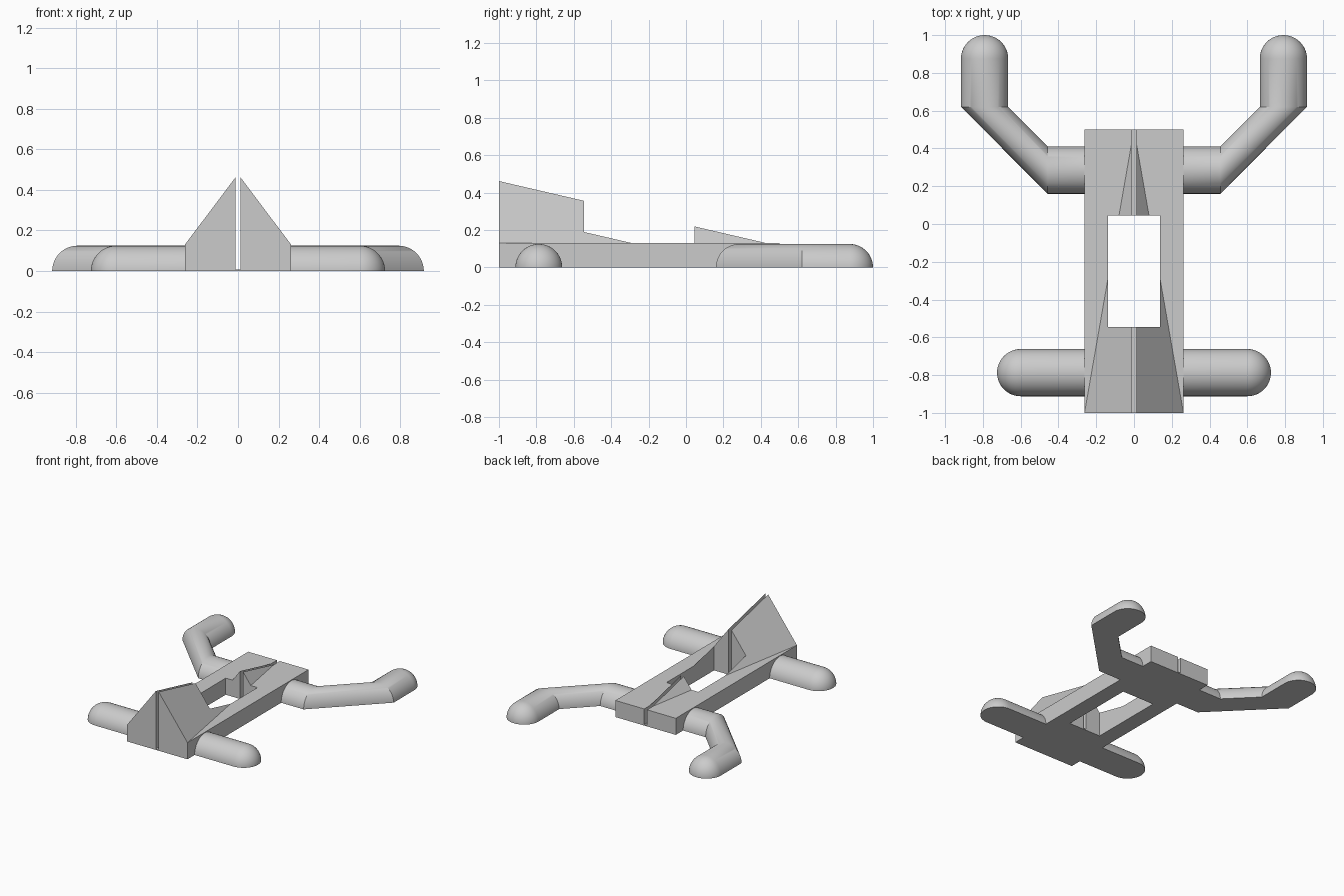
import bpy
import bmesh
from math import sin, cos, pi
from mathutils import Vector

cube = bpy.data.objects.get("Cube")
if cube:
    bpy.data.objects.remove(cube, do_unlink=True)

GREY = (0.6, 0.6, 0.6, 1)
grey = bpy.data.materials.new("plain grey")
grey.use_nodes = True
grey.diffuse_color = GREY
grey.node_tree.nodes["Principled BSDF"].inputs["Base Color"].default_value = GREY

HALF_W, FRONT, BACK, TOP, PEAK = 0.262, -1.0, 0.5, 0.13, 0.478
R = 0.125


def finish(name, bm):
    bmesh.ops.recalc_face_normals(bm, faces=bm.faces)
    mesh = bpy.data.meshes.new(name)
    bm.to_mesh(mesh)
    bm.free()
    mesh.materials.append(grey)
    obj = bpy.data.objects.new(name, mesh)
    bpy.context.collection.objects.link(obj)
    return obj


def activate(obj):
    bpy.ops.object.select_all(action="DESELECT")
    obj.select_set(True)
    bpy.context.view_layer.objects.active = obj


def cut_box(target, name, low, high):
    """Subtract a box given by two corners."""
    bm = bmesh.new()
    bmesh.ops.create_cube(bm, size=1)
    low, high = Vector(low), Vector(high)
    bmesh.ops.scale(bm, vec=high - low, verts=bm.verts)
    bmesh.ops.translate(bm, vec=(low + high) / 2, verts=bm.verts)
    cutter = finish(name, bm)
    cutter.hide_render = True
    mod = target.modifiers.new(name, "BOOLEAN")
    mod.operation = "DIFFERENCE"
    mod.solver = "EXACT"
    mod.object = cutter
    activate(target)
    bpy.ops.object.modifier_apply(modifier=name)
    bpy.data.objects.remove(cutter, do_unlink=True)


# Body: a flat bar with a ridge that tapers to the middle of the back edge
bm = bmesh.new()
front = [bm.verts.new((x, FRONT, z)) for x, z in
         ((-HALF_W, 0), (HALF_W, 0), (HALF_W, TOP), (0, PEAK), (-HALF_W, TOP))]
back = [bm.verts.new((x, BACK, z)) for x, z in
        ((-HALF_W, 0), (HALF_W, 0), (HALF_W, TOP), (0, TOP), (-HALF_W, TOP))]
bm.faces.new(front)
bm.faces.new(back)
for a, b in ((0, 1), (1, 2), (4, 0)):
    bm.faces.new((front[a], front[b], back[b], back[a]))
for side in (2, 4):
    bm.faces.new((front[side], front[3], back[3]))
    bm.faces.new((front[side], back[3], back[side]))
body = finish("body", bm)
cut_box(body, "window_cutter", (-0.138, -0.545, -1), (0.138, 0.045, 1))
cut_box(body, "slot_cutter", (-0.0125, -2, 0.008), (0.0125, 2, 1))


def half_round_limb(name, stations, side, mirror):
    """Loft half circles through (centre, width direction), ending in a dome."""
    steps, dome = 32, 12
    rings = [(Vector(c), Vector(w), R) for c, w in stations]
    centre, width, _ = rings[-1]
    ahead = Vector((-width.y, width.x))
    if ahead.dot(centre - rings[-2][0]) < 0:
        ahead = -ahead
    for i in range(1, dome + 1):
        a = i / dome * pi / 2
        rings.append((centre + ahead * R * sin(a), width, R * max(cos(a), 0.001)))
    bm = bmesh.new()
    loops = []
    for c, w, r in rings:
        loop = []
        for k in range(steps + 1):
            t = pi * k / steps
            p = c + w * r * cos(t)
            loop.append(bm.verts.new((p.x * mirror, p.y, r * sin(t))))
        loops.append(loop)
    for low, high in zip(loops, loops[1:]):
        for k in range(steps + 1):
            n = (k + 1) % (steps + 1)
            bm.faces.new((low[k], low[n], high[n], high[k]))
    bm.faces.new(loops[0])
    bm.faces.new(loops[-1])
    obj = finish(side + "_" + name, bm)
    activate(obj)
    bpy.ops.object.shade_smooth_by_angle(angle=pi / 6)


# Limbs: straight front pair, bent rear pair
ACROSS, ALONG = (0, -1), (1, 0)
for side, mirror in (("left", 1), ("right", -1)):
    half_round_limb("front_leg", [((0.25, -0.787), ACROSS), ((0.6, -0.787), ACROSS)],
                    side, mirror)
    half_round_limb("rear_leg", [((0.25, 0.285), ACROSS), ((0.457, 0.285), ACROSS),
                                 ((0.791, 0.62), ALONG), ((0.791, 0.875), ALONG)],
                    side, mirror)
